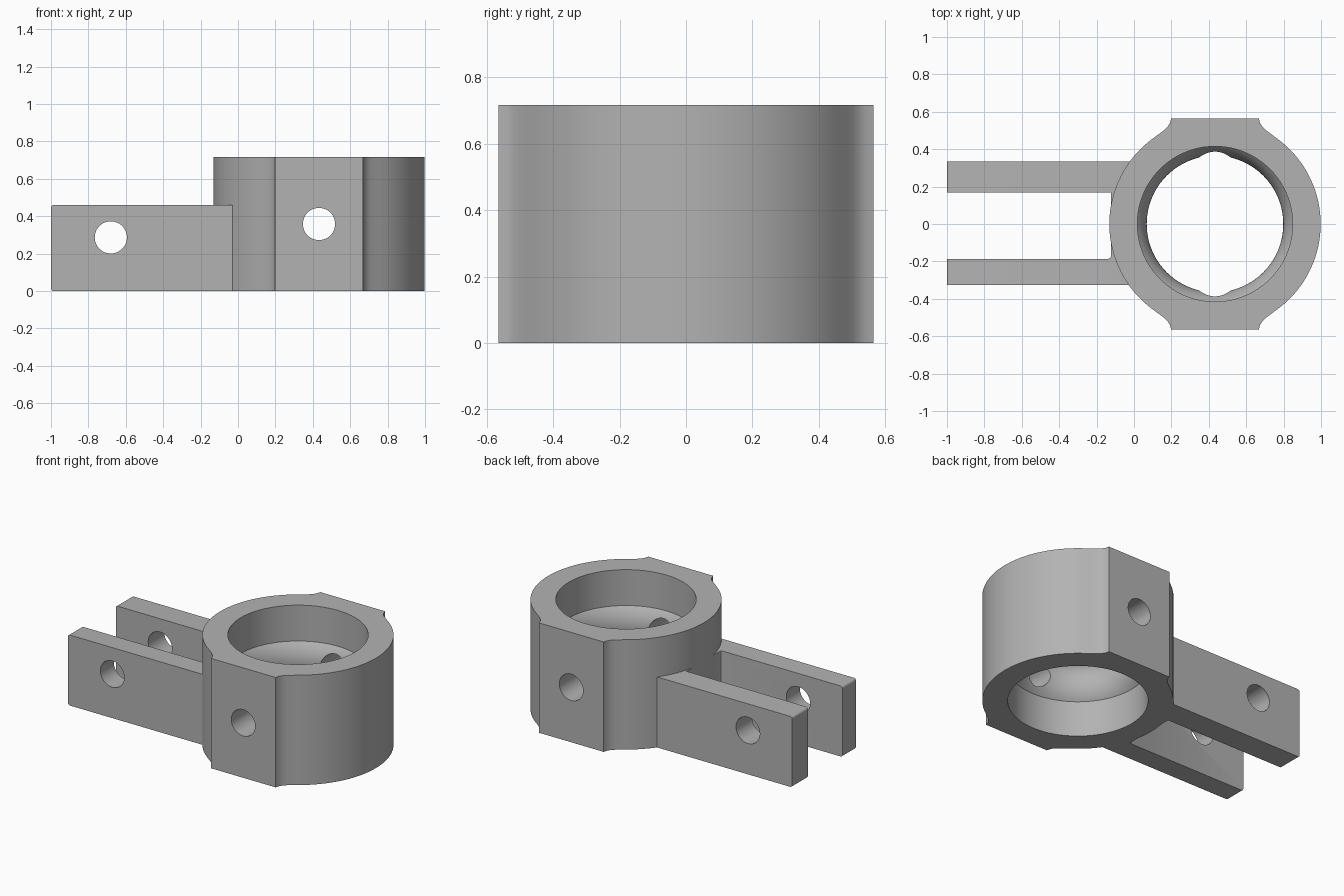
import bpy, bmesh, math

if "Cube" in bpy.data.objects:
    bpy.data.objects.remove(bpy.data.objects["Cube"])

CX = 0.433          # ring axis
R_OUT, R_BORE, R_LIP = 0.565, 0.415, 0.365
H, H_ARM = 0.717, 0.46

grey = bpy.data.materials.new("plain grey")
grey.diffuse_color = (0.45, 0.45, 0.45, 1)
grey.use_nodes = True
grey.node_tree.nodes["Principled BSDF"].inputs["Base Color"].default_value = grey.diffuse_color


def finish(name, bm):
    bmesh.ops.recalc_face_normals(bm, faces=bm.faces)
    me = bpy.data.meshes.new(name)
    bm.to_mesh(me)
    bm.free()
    me.materials.append(grey)
    ob = bpy.data.objects.new(name, me)
    bpy.context.collection.objects.link(ob)
    return ob


def prism(outline, height):
    bm = bmesh.new()
    face = bm.faces.new([bm.verts.new((x, y, 0)) for x, y in outline])
    new = bmesh.ops.extrude_face_region(bm, geom=[face])["geom"]
    bmesh.ops.translate(bm, vec=(0, 0, height),
                        verts=[v for v in new if isinstance(v, bmesh.types.BMVert)])
    return bm


def lathe(name, profile, n=96):
    bm = bmesh.new()
    rings = [[bm.verts.new((CX + r * math.cos(2 * math.pi * i / n),
                            r * math.sin(2 * math.pi * i / n), z)) for i in range(n)]
             for r, z in profile]
    for a, b in zip(rings, rings[1:]):
        for i in range(n):
            j = (i + 1) % n
            bm.faces.new((a[i], a[j], b[j], b[i]))
    bm.faces.new(rings[0])
    bm.faces.new(rings[-1])
    return finish(name, bm)


def pin_cutter(name, x, z, r=0.086):
    bpy.ops.mesh.primitive_cylinder_add(vertices=48, radius=r, depth=2,
                                        location=(x, 0, z), rotation=(math.pi / 2, 0, 0))
    ob = bpy.context.object
    ob.name = name
    return ob


def combine(target, other, op):
    mod = target.modifiers.new(op.lower(), 'BOOLEAN')
    mod.operation, mod.object, mod.solver = op, other, 'EXACT'
    bpy.context.view_layer.objects.active = target
    bpy.ops.object.modifier_apply(modifier=mod.name)
    bpy.data.objects.remove(other)


# Ring outline: round sides, flat pads front and back with concave flares
flare = [(0.234, 0.565), (0.241, 0.540), (0.254, 0.519), (0.272, 0.502), (0.300, 0.481)]
a0 = math.acos(0.33 / R_OUT)
side = [(R_OUT * math.cos(a), R_OUT * math.sin(a))
        for a in [-a0 + 2 * a0 * i / 40 for i in range(41)]]
right = [(x, -y) for x, y in flare] + side + flare[::-1]
outline = right + [(-x, -y) for x, y in right]
body = finish("ring_with_fork", prism([(CX + x, y) for x, y in outline], H))

# Fork: two arms joined by a flat web, ends slightly rounded
fork_plan = [(-1, 0.333), (0.02, 0.333), (0.02, -0.325), (-1, -0.325),
             (-1, -0.186), (-0.137, -0.186), (-0.127, -0.182), (-0.122, -0.172),
             (-0.122, 0.168), (-1, 0.168)]
bm = prism(fork_plan, H_ARM)
ends = [e for e in bm.edges if all(v.co.x < -0.99 for v in e.verts)
        and abs(e.verts[0].co.z - e.verts[1].co.z) < 1e-4]
bmesh.ops.bevel(bm, geom=ends, offset=0.015, segments=4, profile=0.5, affect='EDGES')
combine(body, finish("fork", bm), 'UNION')

# Bore with a rounded inner lip at mid height
mid, rc = H / 2, 0.18
half = math.acos(1 - (R_BORE - R_LIP) / rc)
lip = [(R_LIP + rc * (1 - math.cos(t)), mid + rc * math.sin(t))
       for t in [-half + 2 * half * i / 16 for i in range(17)]]
bore = lathe("bore_cutter", [(R_BORE, -0.1)] + lip + [(R_BORE, H + 0.1)])
combine(body, bore, 'DIFFERENCE')

# Cross holes through the pads and the arms
combine(body, pin_cutter("pad_hole_cutter", CX, mid), 'DIFFERENCE')
combine(body, pin_cutter("arm_hole_cutter", -0.68, 0.287), 'DIFFERENCE')

bpy.ops.object.select_all(action='DESELECT')
body.select_set(True)
bpy.context.view_layer.objects.active = body
bpy.ops.object.shade_smooth_by_angle(angle=math.radians(30))
